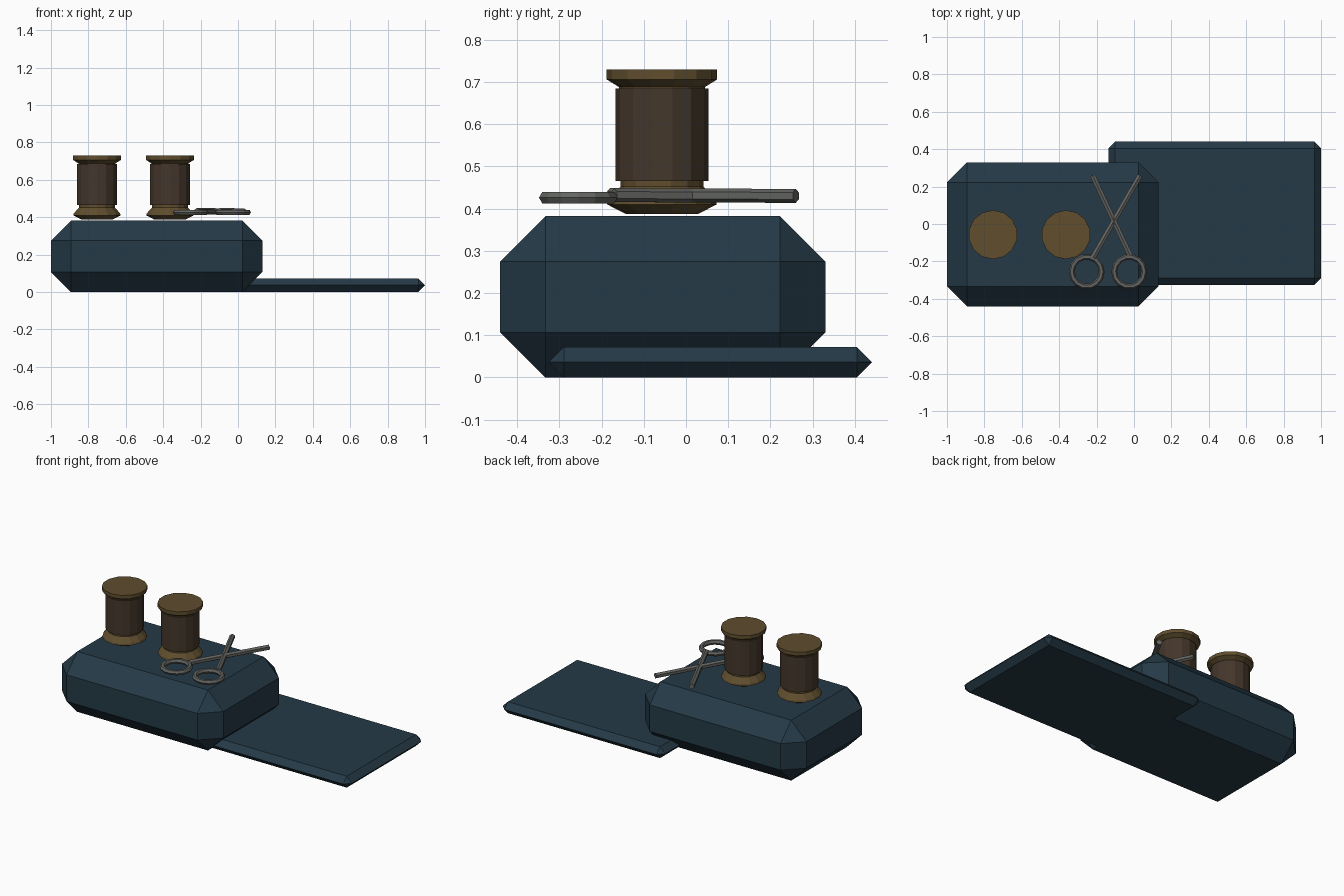
import bpy, bmesh, math
from mathutils import Vector

if "Cube" in bpy.data.objects:
    bpy.data.objects.remove(bpy.data.objects["Cube"])


def material(name, color):
    m = bpy.data.materials.new(name)
    m.diffuse_color = (*color, 1)
    m.use_nodes = True
    m.node_tree.nodes["Principled BSDF"].inputs["Base Color"].default_value = m.diffuse_color
    return m


BLUE = material("dark blue", (0.018, 0.042, 0.062))
TAN = material("light wood", (0.115, 0.075, 0.027))
BROWN = material("brown thread", (0.058, 0.038, 0.024))
STEEL = material("grey metal", (0.125, 0.130, 0.120))


def finish(bm, name, mat):
    bmesh.ops.recalc_face_normals(bm, faces=bm.faces)
    mesh = bpy.data.meshes.new(name)
    bm.to_mesh(mesh)
    bm.free()
    mesh.materials.append(mat)
    obj = bpy.data.objects.new(name, mesh)
    bpy.context.collection.objects.link(obj)
    return obj


def chamfered_box(name, lo, hi, cut, mat):
    lo, hi = Vector(lo), Vector(hi)
    bm = bmesh.new()
    bmesh.ops.create_cube(bm, size=1)
    for v in bm.verts:
        v.co = (lo + hi) / 2 + v.co * (hi - lo)
    bmesh.ops.bevel(bm, geom=bm.edges[:], offset=cut, segments=1, affect='EDGES')
    return finish(bm, name, mat)


def turned(name, center, profile, sides, mat):
    """Solid of revolution from (radius, z) pairs, capped at both ends."""
    bm = bmesh.new()
    rings = []
    for r, z in profile:
        rings.append([bm.verts.new((center[0] + r * math.sin(math.tau * i / sides),
                                    center[1] + r * math.cos(math.tau * i / sides), z))
                      for i in range(sides)])
    for a, b in zip(rings, rings[1:]):
        for i in range(sides):
            j = (i + 1) % sides
            bm.faces.new((a[i], a[j], b[j], b[i]))
    bm.faces.new(rings[0])
    bm.faces.new(rings[-1])
    return finish(bm, name, mat)


def rod(name, start, end, radius, mat):
    start, end = Vector(start), Vector(end)
    axis = end - start
    bm = bmesh.new()
    bmesh.ops.create_cone(bm, cap_ends=True, segments=6, radius1=radius,
                          radius2=radius, depth=axis.length)
    turn = axis.to_track_quat('Z', 'Y')
    for v in bm.verts:
        v.co = turn @ v.co + (start + end) / 2
    return finish(bm, name, mat)


def ring(name, center, major, minor, mat):
    bpy.ops.mesh.primitive_torus_add(location=center, major_radius=major, minor_radius=minor,
                                     major_segments=14, minor_segments=6)
    obj = bpy.context.object
    obj.name = name
    obj.data.materials.append(mat)
    for p in obj.data.polygons:
        p.use_smooth = False


# Padded case and the flat mat under it
chamfered_box("case", (-1, -0.44, 0), (0.13, 0.33, 0.382), 0.107, BLUE)
chamfered_box("mat", (-0.137, -0.325, 0), (1, 0.44, 0.072), 0.0355, BLUE)

# Two thread spools
for side, x in (("left", -0.754), ("right", -0.364)):
    c = (x, -0.057)
    turned(side + "_spool_base", c,
           [(0.085, 0.387), (0.13, 0.41), (0.127, 0.42), (0.098, 0.452), (0.098, 0.47)], 14, TAN)
    turned(side + "_spool_thread", c, [(0.11, 0.465), (0.11, 0.685)], 14, BROWN)
    turned(side + "_spool_top", c,
           [(0.102, 0.682), (0.102, 0.688), (0.131, 0.706), (0.131, 0.729)], 14, TAN)

# Scissors: two crossing blades with finger rings
rod("left_blade", (-0.222, 0.26, 0.430), (-0.02, -0.17, 0.432), 0.0165, STEEL)
rod("right_blade", (0.033, 0.26, 0.430), (-0.22, -0.18, 0.432), 0.0165, STEEL)
for side, x in (("left", -0.253), ("right", -0.026)):
    ring(side + "_finger_ring", (x, -0.255, 0.426), 0.080, 0.0155, STEEL)
